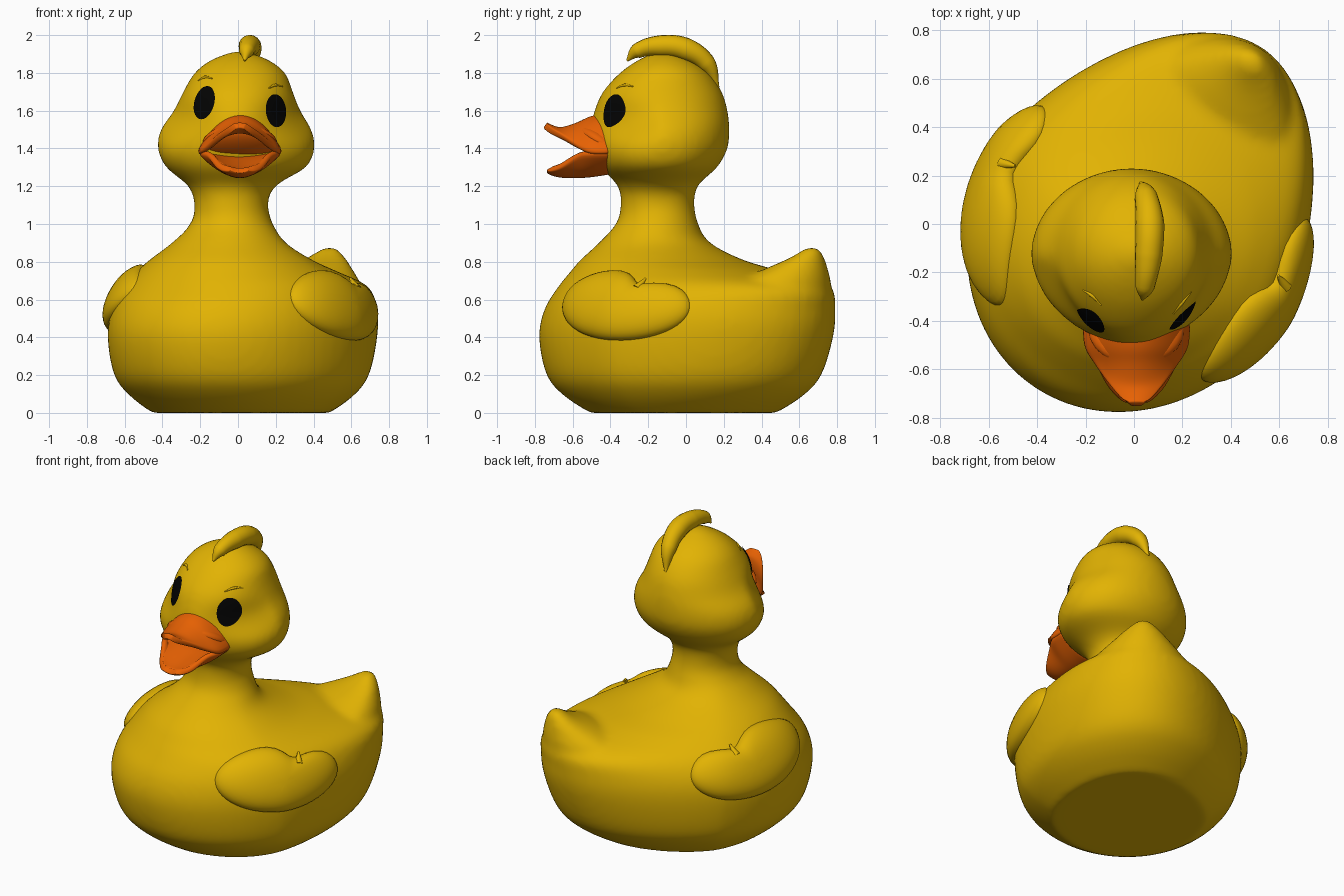
import bpy, bmesh
from math import sin, cos, pi, radians, sqrt, exp
from mathutils import Vector
from mathutils.bvhtree import BVHTree

cube = bpy.data.objects.get("Cube")
if cube:
    bpy.data.objects.remove(cube, do_unlink=True)


def material(name, rgb):
    m = bpy.data.materials.new(name)
    m.use_nodes = True
    color = (*rgb, 1)
    m.diffuse_color = color
    m.node_tree.nodes["Principled BSDF"].inputs["Base Color"].default_value = color
    return m


YELLOW = material("duck yellow", (0.76, 0.45, 0.001))
ORANGE = material("bill orange", (0.8, 0.12, 0.001))
BLACK = material("eye black", (0.001, 0.001, 0.001))
TURN = radians(34)  # the body is turned relative to the head


def finish(name, bm, mat):
    me = bpy.data.meshes.new(name)
    for f in bm.faces:
        f.smooth = True
    bm.to_mesh(me)
    bm.free()
    me.materials.append(mat)
    ob = bpy.data.objects.new(name, me)
    bpy.context.scene.collection.objects.link(ob)
    return ob


def to_world(u, v, z, turn=TURN):
    """u runs from breast to tail, v runs to the duck's left."""
    return Vector((u * sin(turn) + v * cos(turn), u * cos(turn) - v * sin(turn), z))


def spline(rows, steps=4):
    """Smoothly interpolate rows of ring sizes."""
    out = []
    for i in range(len(rows) - 1):
        quad = [rows[max(i - 1, 0)], rows[i], rows[i + 1], rows[min(i + 2, len(rows) - 1)]]
        for s in range(steps):
            t = s / steps
            out.append([b + 0.5 * t * (c - a + t * (2 * a - 5 * b + 4 * c - d + t * (3 * (b - c) + d - a)))
                        for a, b, c, d in zip(*quad)])
    return out + [list(rows[-1])]


def clamp(x):
    return min(max(x, 0), 1)


def loft(bm, rows, n=64):
    """Stack egg-shaped rings: z, front, widest, back, half width, side shift."""
    rings = []
    for z, front, mid, back, half, shift in spline(rows):
        k = clamp((1.2 - z) / 0.2)
        tail_taper = 1 + 0.35 * clamp((1 - z) / 0.3)
        face_taper = 1 + 0.9 * exp(-((z - 1.53) / 0.09) ** 2)  # eye sockets
        ring = []
        for i in range(n):
            a = 2 * pi * i / n - TURN * k
            c = cos(a)
            u = mid + ((back - mid) * c ** tail_taper if c > 0 else (front - mid) * (-c) ** face_taper)
            ring.append(bm.verts.new(to_world(u, shift + half * sin(a), z, TURN * k)))
        rings.append(ring)
    for lo, hi in zip(rings, rings[1:]):
        for i in range(n):
            j = (i + 1) % n
            bm.faces.new((lo[i], lo[j], hi[j], hi[i]))
    bm.faces.new(rings[0][::-1])
    bm.faces.new(rings[-1])


# Body, neck, head and tail, fused into one skin
trunk = [
    (0, -.5, 0, .53, .47, .03), (.09, -.645, 0, .69, .58, .035), (.2, -.745, 0, .8, .655, .035),
    (.4, -.79, 0, .875, .685, .035), (.55, -.755, 0, .895, .67, .035),
    (.67, -.67, -.03, .87, .61, .035), (.75, -.61, -.06, .56, .52, .035),
    (.81, -.56, -.1, .31, .44, .04), (.9, -.46, -.14, .12, .31, .05),
    (1, -.365, -.144, .07, .22, .055), (1.1, -.35, -.154, .04, .195, .01)]
head = [
    (1.2, -.36, -.15, .06, .23, -.03), (1.3, -.45, -.13, .165, .37, -.01),
    (1.4, -.49, -.13, .22, .415, -.01), (1.5, -.505, -.13, .23, .4, -.01),
    (1.6, -.485, -.13, .22, .335, -.005), (1.7, -.44, -.13, .19, .29, 0),
    (1.8, -.35, -.12, .12, .24, .01), (1.87, -.25, -.12, .02, .15, .01),
    (1.915, -.15, -.12, -.09, .03, .01)]
tail = [
    (.5, .2, .45, .87, .36, .03), (.62, .3, .55, .89, .35, .03), (.7, .43, .62, .895, .29, .03),
    (.76, .57, .71, .89, .2, .03), (.82, .71, .79, .88, .115, .03),
    (.878, .8, .83, .865, .035, .03)]
bm = bmesh.new()
loft(bm, trunk + head)
loft(bm, tail)
bmesh.ops.recalc_face_normals(bm, faces=bm.faces)
body = finish("body", bm, YELLOW)
remesh = body.modifiers.new("fuse", "REMESH")
remesh.mode = "VOXEL"
remesh.voxel_size = 0.02
remesh.use_smooth_shade = True
relax = body.modifiers.new("relax", "SMOOTH")
relax.factor = 0.5
relax.iterations = 12
bpy.context.view_layer.update()
skin = BVHTree.FromObject(body, bpy.context.evaluated_depsgraph_get())


def on_face(x, z):
    hit = skin.ray_cast(Vector((x, -2, z)), Vector((0, 1, 0)))
    return hit[0], hit[1]


def on_side(side):
    def project(u, z):
        aim = to_world(0, -side, 0)
        hit = skin.ray_cast(to_world(u, 2 * side, z), aim)
        return hit[0], hit[1]
    return project


def patch(name, mat, project, outline, height, n=48, rows=12):
    """A pad laid on the skin: outline gives the position for an angle and radius."""
    bm = bmesh.new()

    def vert(a, r):
        loc, nor = project(*outline(a, r))
        return bm.verts.new(loc + nor * height(r))

    center = vert(0, 0)
    rings = [[vert(2 * pi * i / n, sin(pi / 2 * k / rows)) for i in range(n)]
             for k in range(1, rows + 1)]
    for i in range(n):
        j = (i + 1) % n
        bm.faces.new((center, rings[0][i], rings[0][j]))
        for a, b in zip(rings, rings[1:]):
            bm.faces.new((a[i], b[i], b[j], a[j]))
    bm.normal_update()
    outward = project(*outline(0, 0))[1]
    if center.normal.dot(outward) < 0:
        bmesh.ops.reverse_faces(bm, faces=bm.faces)
    return finish(name, bm, mat)


def tube(name, mat, points, radii):
    cu = bpy.data.curves.new(name, "CURVE")
    cu.dimensions = "3D"
    cu.bevel_depth = 1
    cu.bevel_resolution = 6
    cu.use_fill_caps = True
    sp = cu.splines.new("BEZIER")
    sp.bezier_points.add(len(points) - 1)
    for bp, p, r in zip(sp.bezier_points, points, radii):
        bp.co, bp.radius = p, r
        bp.handle_left_type = bp.handle_right_type = "AUTO"
    cu.materials.append(mat)
    ob = bpy.data.objects.new(name, cu)
    bpy.context.scene.collection.objects.link(ob)


# Wings: kidney-shaped pads with a notch and a small feather tip on top
for name, side, uc, zc in (("left", 1, .02, .57), ("right", -1, -.205, .6)):
    def kidney(a, r):
        r *= 1 - 0.34 * exp(-((a - radians(68)) / 0.36) ** 2)
        return uc + 0.4 * r * cos(a), zc + r * (0.187 * sin(a) - 0.015 * cos(a))

    project = on_side(side)
    patch(name + "_wing", YELLOW, project, kidney, lambda r: 0.066 * sqrt(1 - r ** 4) - 0.012)
    root, root_n = project(uc + 0.11, zc + 0.07)
    tip, tip_n = project(uc + 0.13, zc + 0.12)
    tube(name + "_feather_tip", YELLOW, [root + root_n * 0.03, tip + tip_n * 0.03], [0.025, 0.006])

# Eyes and brows
for name, x, z, lean in (("right", -.175, 1.64, .015), ("left", .197, 1.598, -.005)):
    patch(name + "_eye", BLACK, on_face,
          lambda a, r: (x + r * (0.053 * cos(a) + lean * sin(a)), z + 0.087 * r * sin(a)),
          lambda r: 0.006, 32, 6)
    brow = [on_face(x + dx, z + dz)[0] for dx, dz in ((-.035, .12), (0, .137), (.04, .13))]
    tube(name + "_brow", YELLOW, brow, [0.003, 0.008, 0.003])

# Crest on top of the head
tube("crest", YELLOW,
     [(.035, -.312, 1.865), (.045, -.26, 1.915), (.06, -.13, 1.943), (.065, 0, 1.925),
      (.05, .11, 1.85), (.03, .17, 1.72)],
     [.006, .04, .057, .06, .048, .008])


def bill_sheet(name, stations, thickness, n=16):
    """Arched sheet: y, half width, middle height, edge height."""
    bm = bmesh.new()
    rows = []
    for y, half, mid, edge in spline(stations, 3):
        ts = [2 * i / n - 1 for i in range(n + 1)]
        rows.append([bm.verts.new((.01 + half * t, y, mid + (edge - mid) * t * t)) for t in ts])
    for a, b in zip(rows, rows[1:]):
        for i in range(n):
            bm.faces.new((a[i], a[i + 1], b[i + 1], b[i]))
    ob = finish(name, bm, ORANGE)
    solid = ob.modifiers.new("thickness", "SOLIDIFY")
    solid.thickness = thickness
    solid.offset = 0
    rounding = ob.modifiers.new("rounding", "SUBSURF")
    rounding.levels = rounding.render_levels = 1


# Bill: open upper and lower halves, with a floor and a palate sloping to the throat
bill_sheet("upper_bill", [
    (-.4, .215, 1.575, 1.37), (-.5, .21, 1.555, 1.37), (-.57, .17, 1.522, 1.4),
    (-.66, .11, 1.495, 1.46), (-.72, .06, 1.51, 1.495), (-.745, .025, 1.525, 1.52)], 0.035)
bill_sheet("lower_bill", [
    (-.4, .21, 1.28, 1.385), (-.5, .205, 1.265, 1.385), (-.57, .165, 1.26, 1.375),
    (-.66, .12, 1.262, 1.315), (-.71, .075, 1.275, 1.295), (-.725, .04, 1.285, 1.295)], 0.035)
bill_sheet("mouth_floor", [
    (-.42, .19, 1.355, 1.37), (-.5, .19, 1.34, 1.37), (-.57, .155, 1.32, 1.355),
    (-.66, .105, 1.295, 1.315), (-.71, .06, 1.285, 1.295)], 0.02)
bm = bmesh.new()
bmesh.ops.create_uvsphere(bm, u_segments=32, v_segments=16, radius=1)
bmesh.ops.scale(bm, vec=(0.2, 0.11, 0.11), verts=bm.verts)
for v in bm.verts:
    v.co.y -= v.co.z
bmesh.ops.translate(bm, vec=(0.01, -0.43, 1.42), verts=bm.verts)
finish("palate", bm, ORANGE)
